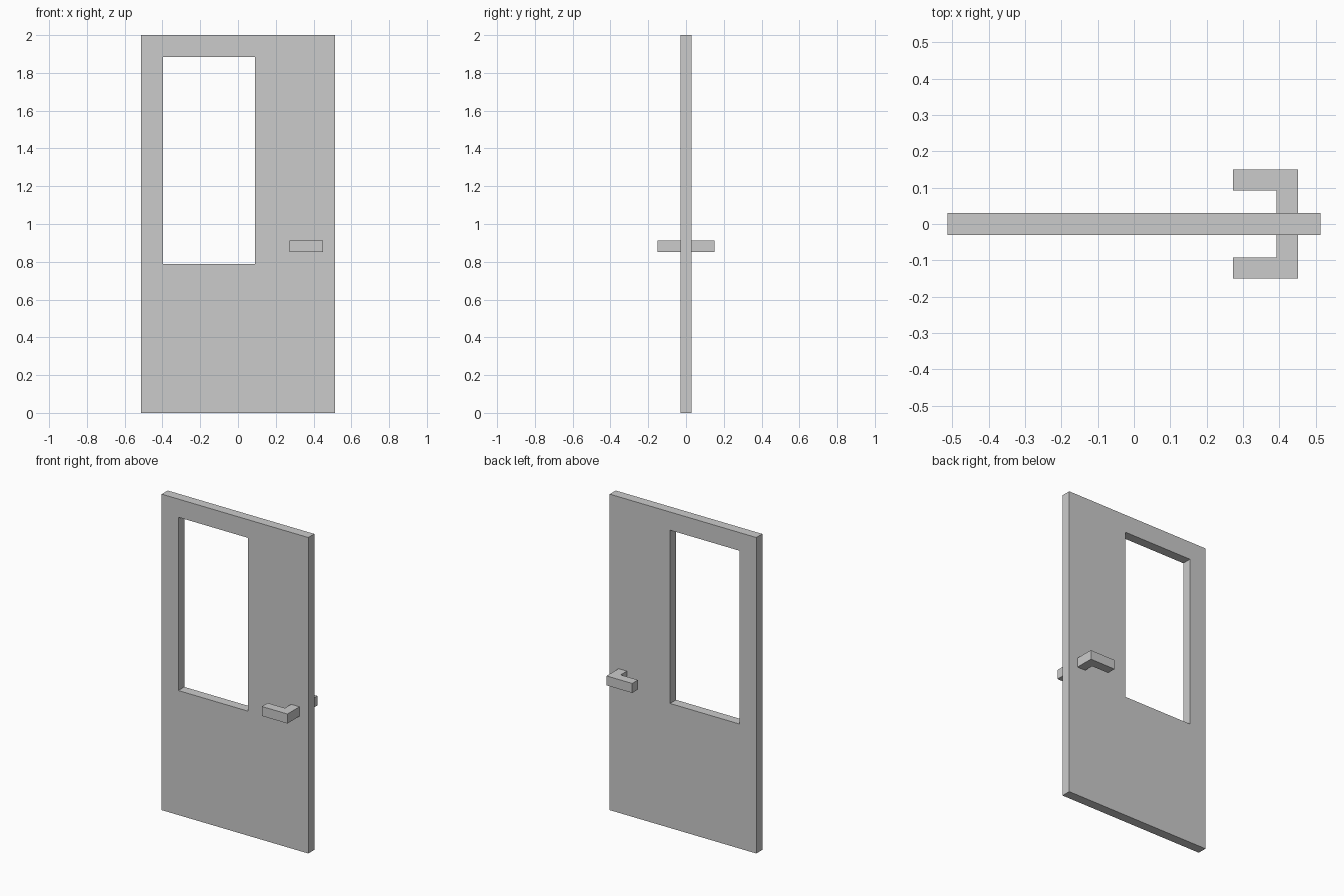
import bpy, bmesh

if "Cube" in bpy.data.objects:
    bpy.data.objects.remove(bpy.data.objects["Cube"])

DEPTH = 0.03  # half thickness of the door


def rect(x0, x1, z0, z1):
    return [(x0, z0), (x1, z0), (x1, z1), (x0, z1)]


def extruded(name, points, faces, offset):
    """Make a solid by pushing flat faces along a vector."""
    bm = bmesh.new()
    verts = [bm.verts.new(p) for p in points]
    for f in faces:
        bm.faces.new([verts[i] for i in f])
    new = bmesh.ops.extrude_face_region(bm, geom=bm.faces[:], use_keep_orig=True)["geom"]
    bmesh.ops.translate(bm, vec=offset, verts=[v for v in new if isinstance(v, bmesh.types.BMVert)])
    bmesh.ops.recalc_face_normals(bm, faces=bm.faces[:])
    mesh = bpy.data.meshes.new(name)
    bm.to_mesh(mesh)
    bm.free()
    obj = bpy.data.objects.new(name, mesh)
    bpy.context.collection.objects.link(obj)
    return obj


# Door panel with an open window
outline = rect(-0.513, 0.513, 0, 2) + rect(-0.397, 0.09, 0.788, 1.885)
ring = [(i, (i + 1) % 4, 4 + (i + 1) % 4, 4 + i) for i in range(4)]
extruded("door_panel", [(x, -DEPTH, z) for x, z in outline], ring, (0, 2 * DEPTH, 0))

# L-shaped lever handle, mirrored to the back of the door
lever = [(0.393, -DEPTH), (0.393, -0.092), (0.272, -0.092),
         (0.272, -0.15), (0.451, -0.15), (0.451, -DEPTH)]
handle = extruded("door_handles", [(x, y, 0.852) for x, y in lever], [range(6)], (0, 0, 0.06))
mirror = handle.modifiers.new("both_sides", "MIRROR")
mirror.use_axis = (False, True, False)
mirror.use_mirror_merge = False
